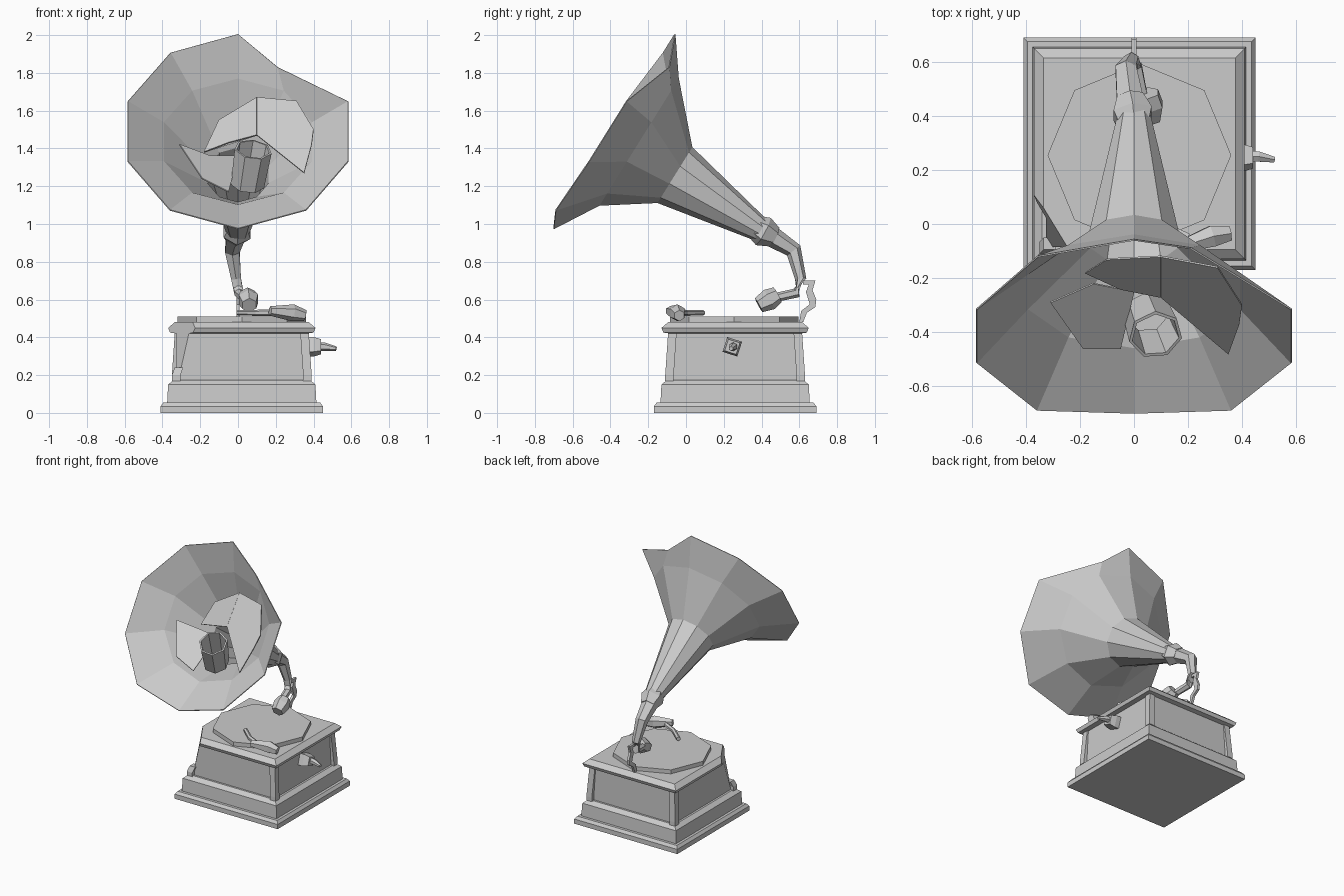
import bpy, bmesh, math
from mathutils import Vector

cube = bpy.data.objects.get("Cube")
if cube:
    bpy.data.objects.remove(cube, do_unlink=True)

GREY = (0.6, 0.6, 0.6, 1)
mat = bpy.data.materials.new("plain_grey")
mat.use_nodes = True
mat.diffuse_color = GREY
mat.node_tree.nodes["Principled BSDF"].inputs["Base Color"].default_value = GREY

CX, CY = 0.02, 0.26  # centre of the cabinet


def finish(name, bm, thickness=0):
    bmesh.ops.recalc_face_normals(bm, faces=bm.faces)
    mesh = bpy.data.meshes.new(name)
    bm.to_mesh(mesh)
    bm.free()
    obj = bpy.data.objects.new(name, mesh)
    bpy.context.collection.objects.link(obj)
    mesh.materials.append(mat)
    if thickness:
        mod = obj.modifiers.new("thickness", "SOLIDIFY")
        mod.thickness = thickness
        mod.offset = 0


def loft(rings, cap=True):
    """Join equal rings of points into a skin."""
    bm = bmesh.new()
    rows = [[bm.verts.new(p) for p in ring] for ring in rings]
    n = len(rows[0])
    for a, b in zip(rows, rows[1:]):
        for i in range(n):
            j = (i + 1) % n
            bm.faces.new((a[i], a[j], b[j], b[i]))
    if cap:
        bm.faces.new(rows[0])
        bm.faces.new(rows[-1])
    return bm


def ring(centre, axis, radius, sides, phase=0.0):
    """Polygon around an axis; its first point lies uppermost."""
    axis = Vector(axis).normalized()
    side = Vector((1, 0, 0)) if abs(axis.x) < 0.8 else Vector((0, 1, 0))
    side = (side - axis * side.dot(axis)).normalized()
    up = side.cross(axis)
    if up.z < 0:
        up = -up
    turn = [phase + math.tau * i / sides for i in range(sides)]
    return [Vector(centre) + radius * (up * math.cos(t) + side * math.sin(t)) for t in turn]


def square(half, z):
    return [(CX + sx * half, CY + sy * half, z)
            for sx, sy in ((-1, -1), (1, -1), (1, 1), (-1, 1))]


def tube(name, points, radii, sides=6):
    """Faceted tube that follows a path."""
    pts = [Vector(p) for p in points]
    rings = []
    for i, p in enumerate(pts):
        axis = pts[min(i + 1, len(pts) - 1)] - pts[max(i - 1, 0)]
        rings.append(ring(p, axis, radii[i], sides))
    finish(name, loft(rings))


def plate(name, points, thickness=0.008):
    bm = bmesh.new()
    bm.faces.new([bm.verts.new(p) for p in points])
    finish(name, bm, thickness)


# Stepped plinth
finish("cabinet_base", loft([square(h, z) for h, z in (
    (0.43, 0), (0.43, 0.035), (0.415, 0.055), (0.395, 0.055), (0.39, 0.15), (0.36, 0.175))]))

# Cabinet and top moulding, with one broken front corner
bm = loft([square(h, z) for h, z in (
    (0.345, 0.17), (0.345, 0.42), (0.38, 0.425), (0.39, 0.45), (0.355, 0.48))])
a, b, c = Vector((-0.37, 0.11, 0.46)), Vector((-0.23, -0.12, 0.46)), Vector((-0.31, -0.085, 0.2))
normal = (b - a).cross(c - a)
if normal.dot(Vector((-0.37, -0.13, 0.45)) - a) < 0:
    normal = -normal
bmesh.ops.bisect_plane(bm, geom=bm.verts[:] + bm.edges[:] + bm.faces[:],
                       plane_co=a, plane_no=normal, clear_outer=True)
bmesh.ops.holes_fill(bm, edges=[e for e in bm.edges if e.is_boundary], sides=0)
finish("cabinet_body", bm)

# Corner posts, flared at the foot; the broken corner keeps a stump
for sx, sy, label in ((1, -1, "front_left"), (1, 1, "back_left"),
                      (-1, 1, "back_right"), (-1, -1, "front_right")):
    top = 0.24 if label == "front_right" else 0.42
    rows = []
    for out, z in ((0.37, 0.17), (0.37, 0.2), (0.355, top)):
        x0, x1 = CX + sx * out, CX + sx * (out - 0.045)
        y0, y1 = CY + sy * out, CY + sy * (out - 0.045)
        rows.append([(x0, y0, z), (x1, y0, z), (x1, y1, z), (x0, y1, z)])
    finish("post_" + label, loft(rows))

# Turntable
finish("turntable", loft([ring((CX, CY - 0.005, z), (0, 0, 1), 0.34, 8) for z in (0.478, 0.51)]))

# Horn: flaring ten-sided skin, rim swept forward at the sides and dented at the top
AXIS = Vector((0, -0.85, 0.53))
rows = [ring(p, AXIS, r, 10) for p, r in (
    ((0, 0.40, 0.965), 0.06), ((0, -0.06, 1.26), 0.172),
    ((0, -0.25, 1.435), 0.395), ((0, -0.38, 1.49), 0.607))]
for p in rows[2]:
    p.x *= 1.05
for p in rows[3]:
    if 0.2 < p.x < 0.45 and p.z > 1.7:
        p.x, p.y, p.z = 0.21, -0.09, 1.83
    elif abs(p.x) > 0.3 and p.z < 1.7:
        p.y -= 0.05 if p.z < 1.2 else 0.035
        p.x *= 1.01
finish("horn", loft(rows, cap=False), 0.006)

# Torn metal pieces inside the horn
plate("torn_flap_left", [(0.10, -0.12, 1.67), (0.31, -0.16, 1.65), (0.40, -0.30, 1.5),
                         (0.39, -0.37, 1.42), (0.35, -0.48, 1.27), (0.10, -0.27, 1.47)])
plate("torn_flap_middle", [(0.10, -0.12, 1.67), (0.10, -0.27, 1.47), (-0.05, -0.24, 1.43),
                           (-0.18, -0.18, 1.38), (-0.10, -0.13, 1.55)])
plate("torn_flap_right", [(-0.31, -0.29, 1.42), (-0.19, -0.46, 1.24), (-0.05, -0.46, 1.17),
                          (0, -0.25, 1.36), (-0.15, -0.22, 1.36)])
finish("inner_tube", loft([ring((0.05, -0.33, 1.21), (0.03, -0.12, 0.2), 0.085, 7),
                           ring((0.08, -0.41, 1.395), (0.03, -0.12, 0.2), 0.095, 7)], cap=False), 0.012)

# Collar, swan-neck arm and sound box
tube("horn_collar", [(0, 0.36, 0.99), (-0.005, 0.41, 0.96), (-0.015, 0.47, 0.93)], [0.062, 0.082, 0.055], 6)
tube("tone_arm", [(-0.01, 0.42, 0.955), (-0.03, 0.57, 0.86), (-0.01, 0.607, 0.71),
                  (0.005, 0.585, 0.635), (0.03, 0.47, 0.61)],
     [0.06, 0.044, 0.03, 0.027, 0.024])
tube("sound_box", [(0.05, 0.485, 0.625), (0.055, 0.44, 0.60), (0.06, 0.385, 0.57)], [0.045, 0.058, 0.042])

# Thin bent bracket behind the arm
strip = [(0.62, 0.70), (0.685, 0.70), (0.67, 0.65), (0.69, 0.6), (0.685, 0.56), (0.64, 0.53), (0.62, 0.48),
         (0.60, 0.48), (0.61, 0.54), (0.655, 0.575), (0.635, 0.64), (0.65, 0.68), (0.62, 0.68)]
plate("rear_bracket", [(0.0, y, z) for y, z in strip], 0.018)

# Loose brake lever lying on the deck
tube("lever_head", [(0.355, -0.035, 0.515), (0.29, -0.045, 0.53), (0.17, -0.085, 0.54)], [0.03, 0.045, 0.025])
tube("lever_rod", [(0.2, -0.05, 0.53), (0.1, 0.0, 0.53), (0.0, 0.09, 0.53)], [0.017, 0.016, 0.015])

# Winding crank on the side
finish("crank_plate", loft([ring((x, 0.245, 0.35), (1, 0, 0), r, 4, math.radians(-27))
                            for x, r in ((0.35, 0.058), (0.4, 0.058), (0.44, 0.045))]))
tube("crank_handle", [(0.43, 0.25, 0.35), (0.46, 0.25, 0.35), (0.52, 0.238, 0.34)], [0.024, 0.022, 0.012])
